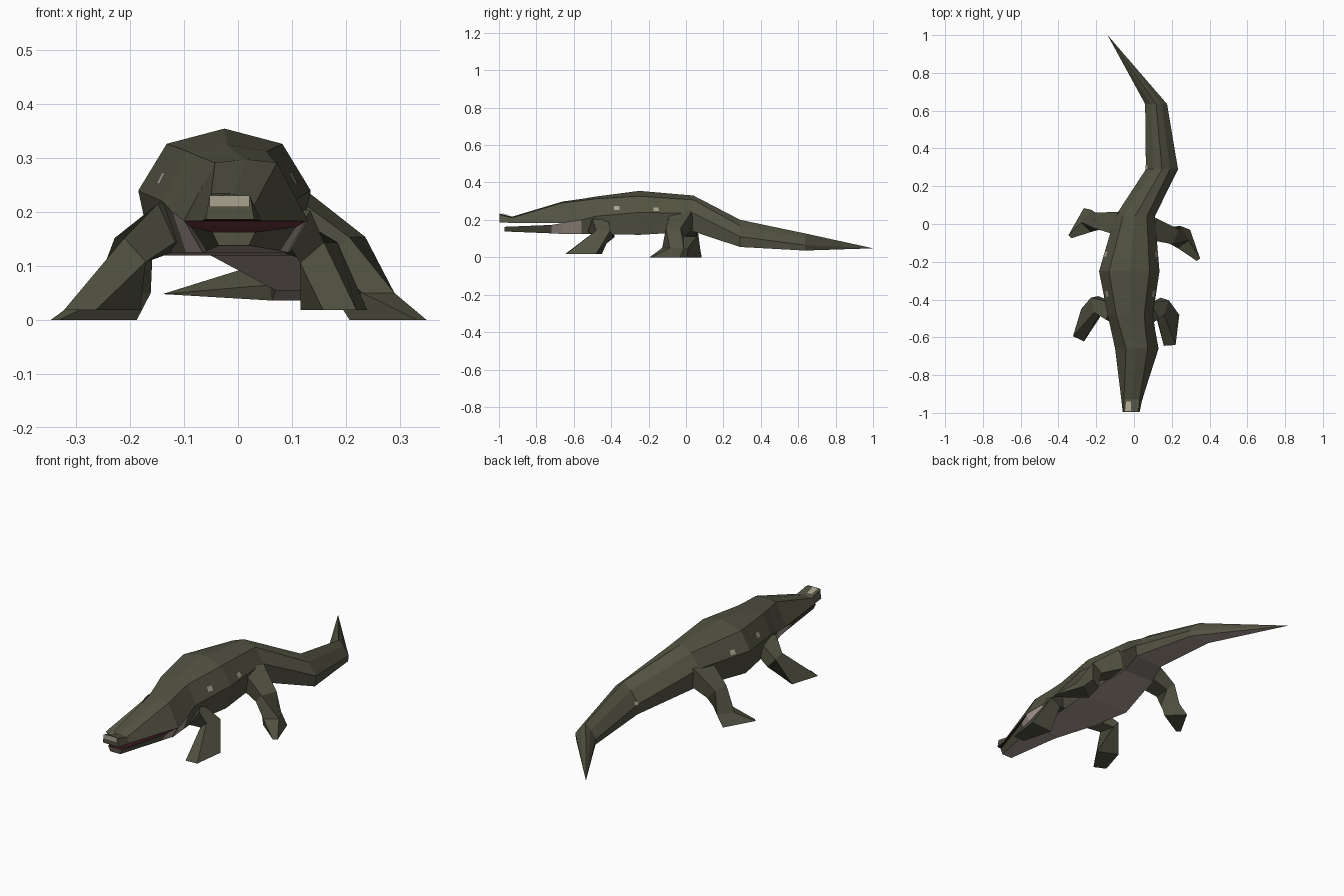
import bpy, bmesh, math
from mathutils import Vector
from mathutils.bvhtree import BVHTree

cube = bpy.data.objects.get("Cube")
if cube:
    bpy.data.objects.remove(cube)


def material(name, rgb):
    m = bpy.data.materials.new(name)
    m.use_nodes = True
    m.diffuse_color = (*rgb, 1)
    m.node_tree.nodes["Principled BSDF"].inputs["Base Color"].default_value = (*rgb, 1)
    return m


MATS = [material("olive hide", (.085, .085, .055)),
        material("pale belly", (.41, .34, .3)),
        material("dark red mouth", (.035, .009, .011)),
        material("pale speck", (.4, .36, .28))]
HIDE, BELLY, MOUTH, SPECK = range(4)


def finish(name, bm, rule):
    bmesh.ops.remove_doubles(bm, verts=bm.verts, dist=.0005)
    bmesh.ops.recalc_face_normals(bm, faces=bm.faces)
    bm.normal_update()
    for f in bm.faces:
        f.material_index = rule(f.normal, f.calc_center_median())
    mesh = bpy.data.meshes.new(name)
    bm.to_mesh(mesh)
    bm.free()
    for m in MATS:
        mesh.materials.append(m)
    obj = bpy.data.objects.new(name, mesh)
    bpy.context.collection.objects.link(obj)
    return obj


def loft(name, rings, rule=lambda n, c: HIDE):
    """Skin a list of equal rings and cap both ends."""
    bm = bmesh.new()
    loops = [[bm.verts.new(p) for p in ring] for ring in rings]
    for a, b in zip(loops, loops[1:]):
        for i in range(len(a)):
            j = (i + 1) % len(a)
            bm.faces.new((a[i], a[j], b[j], b[i]))
    bm.faces.new(loops[0])
    bm.faces.new(loops[-1])
    return finish(name, bm, rule)


def trunk_ring(y, x, w, top, bottom, side, shoulder=.67, drop=.12, belly=.84):
    """Seven-sided section: ridge, shoulders, flanks and flat belly."""
    sz = top - drop * (top - bottom)
    half = [(shoulder * w, sz), (w, side), (belly * w, bottom)]
    pts = [(0, top)] + half + [(-a, z) for a, z in reversed(half)]
    return [Vector((x + a, y, z)) for a, z in pts]


# Trunk and curved tail in one skin, pale below and on the throat
def trunk_colour(n, c):
    throat = c.y < -.56 and c.z < .175 and abs(n.y) < .8
    return BELLY if n.z < -.75 or throat else HIDE


body = loft("body_and_tail", [
    trunk_ring(-.66, .015, .115, .298, .125, .185, .5, .04, .7),
    trunk_ring(-.56, -.005, .117, .312, .125, .2, .56, .05, .78),
    trunk_ring(-.48, -.02, .12, .325, .125, .22, .62, .06),
    trunk_ring(-.25, -.025, .16, .355, .12, .24),
    trunk_ring(.04, .005, .105, .33, .137, .235, .6),
    trunk_ring(.29, .148, .085, .2, .055, .11, .5, .22, .92),
    trunk_ring(.635, .117, .058, .128, .036, .065, .5, .25, .94),
    [Vector((-.14, 1, .048))] * 7], trunk_colour)


# Upper jaw: five-sided wedge with a raised nose
def jaw_ring(y, x, w, top, bottom, shoulder):
    pts = [(0, top), (shoulder * w, top - .006), (w, bottom),
           (-w, bottom), (-shoulder * w, top - .006)]
    return [Vector((x + a, y, z)) for a, z in pts]


loft("upper_jaw", [
    jaw_ring(-.996, -.015, .045, .234, .186, .85),
    jaw_ring(-.93, -.012, .055, .217, .184, .75),
    jaw_ring(-.66, .015, .115, .298, .183, .5)],
    lambda n, c: MOUTH if n.z < -.8 else HIDE)


# Lower jaw: flat-topped tray, pale below
def tray_ring(y, x, w, top, bottom):
    return [Vector((x + a, y, z)) for a, z in
            ((w, top), (-w, top), (-.7 * w, bottom), (.7 * w, bottom))]


def jaw_colour(n, c):
    if n.z > .8:
        return MOUTH
    return BELLY if n.z < -.8 or c.y > -.7 and abs(n.y) < .8 else HIDE


loft("lower_jaw", [
    tray_ring(-.97, -.008, .04, .163, .138),
    tray_ring(-.72, .01, .098, .173, .128),
    tray_ring(-.655, .014, .113, .184, .1245)], jaw_colour)


# Legs: four-sided limbs ending in a flat foot
def across(centre, direction, w, h):
    d = direction.normalized()
    side = d.cross(Vector((0, 0, 1))).normalized()
    up = side.cross(d)
    return [centre + side * a * w + up * b * h
            for a, b in ((1, 1), (-1, 1), (-1, -1), (1, -1))]


def flat(centre, heading, w, back, front, toe):
    f = Vector((math.sin(heading), -math.cos(heading), 0))
    side = f.cross(Vector((0, 0, 1)))
    return [centre + side * w - f * back, centre - side * w - f * back,
            centre - side * w * toe + f * front, centre + side * w * toe + f * front]


def leg(name, hip, knee, foot, heading, hip_size, knee_size, sole, ankle=None):
    hip, knee, foot = Vector(hip), Vector(knee), Vector(foot)
    turn = math.radians(heading)
    mid = (knee - hip).normalized() + (foot - knee).normalized()
    # Keep limb corners lined up with the foot corners
    f = Vector((math.sin(turn), -math.cos(turn), 0))

    def lined(ring, c):
        s = f.cross(Vector((0, 0, 1)))
        order = sorted(ring, key=lambda p: (p - c).dot(f) + .3 * (c.z - p.z))
        rear = sorted(order[:2], key=lambda p: -(p - c).dot(s))
        fore = sorted(order[2:], key=lambda p: (p - c).dot(s))
        return rear + fore

    rings = [lined(across(hip, knee - hip, *hip_size), hip),
             lined(across(knee, mid, *knee_size), knee)]
    if ankle:
        rings.append(flat(Vector(ankle), turn, .045, .04, .045, .8))
    rings.append(flat(foot, turn, *sole))
    return loft(name, rings)


leg("front_left_leg", (.09, -.47, .17), (.15, -.435, .125), (.183, -.555, .018), 4,
    (.05, .04), (.04, .03), (.062, .07, .088, .5))
leg("front_right_leg", (-.11, -.47, .18), (-.2, -.425, .13), (-.262, -.54, .018), -25,
    (.05, .04), (.04, .03), (.054, .075, .075, .6))
leg("hind_left_leg", (.08, -.02, .2), (.2, -.06, .13), (.275, -.095, 0), 35,
    (.06, .05), (.042, .033), (.055, .04, .115, .2), (.235, -.07, .05))
leg("hind_right_leg", (-.07, .0, .2), (-.185, .018, .135), (-.262, .01, 0), -45,
    (.06, .05), (.042, .033), (.055, .05, .11, .2), (-.222, .015, .05))


# Pale flecks lying on the flanks
def fleck(name, obj, side, y, z, size):
    bm = bmesh.new()
    bm.from_mesh(obj.data)
    spot, normal, _, _ = BVHTree.FromBMesh(bm).ray_cast(
        Vector((side, y, z)), Vector((-side, 0, 0)))
    bm.free()
    u = normal.cross(Vector((0, 0, 1))).normalized() * size
    v = normal.cross(u) * .8
    spot = spot + normal * .002
    new = bmesh.new()
    new.faces.new([new.verts.new(spot + d) for d in (u + v, v - u, -u - v, u - v)])
    plate = finish(name, new, lambda n, c: SPECK)
    if plate.data.polygons[0].normal.dot(normal) < 0:
        plate.data.flip_normals()


for side, label in ((-1, "right"), (1, "left")):
    for k, (y, z, size) in enumerate(((-.37, .262, .015), (-.16, .256, .014))):
        fleck(f"{label}_fleck_{k + 1}", body, side, y, z, size)
fleck("right_tail_fleck", body, -1, .3, .115, .011)

# Pale nose patches
for name, corners in (
        ("nose_front_patch", [(-.053, -1, .231), (-.053, -1, .21),
                              (.021, -1, .21), (.021, -1, .231)]),
        ("nose_top_patch", [(-.05, -.99, .235), (-.015, -.99, .236),
                            (-.015, -.94, .224), (-.045, -.94, .223)])):
    bm = bmesh.new()
    bm.faces.new([bm.verts.new(p) for p in corners])
    finish(name, bm, lambda n, c: SPECK)
